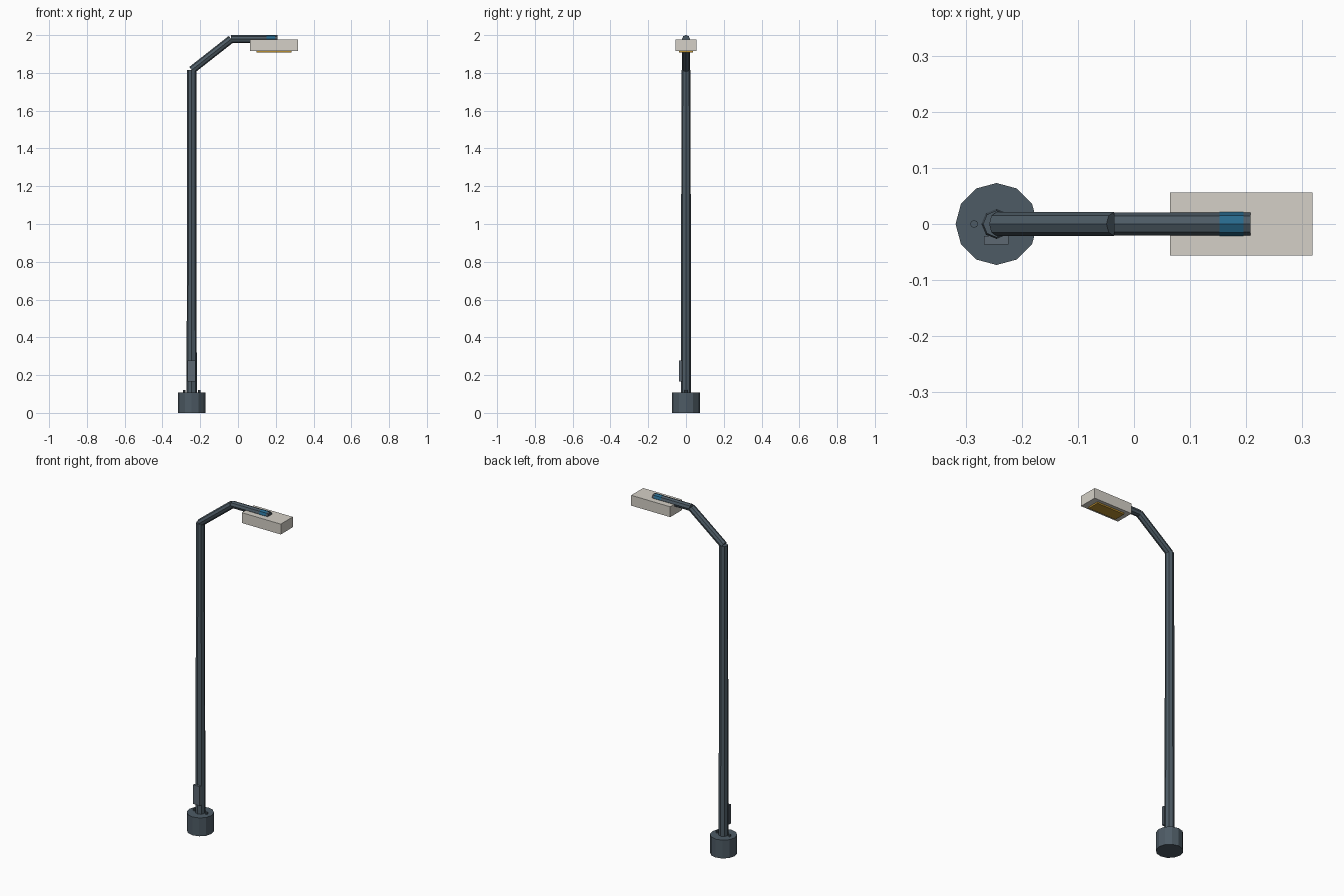
import bpy
from mathutils import Vector

if "Cube" in bpy.data.objects:
    bpy.data.objects.remove(bpy.data.objects["Cube"])


def material(name, rgb):
    m = bpy.data.materials.new(name)
    m.diffuse_color = (*rgb, 1)
    m.use_nodes = True
    m.node_tree.nodes["Principled BSDF"].inputs["Base Color"].default_value = m.diffuse_color
    return m


STEEL = material("dark_steel", (0.075, 0.105, 0.13))
DOOR = material("door_steel", (0.11, 0.14, 0.17))
SHELL = material("lamp_shell", (0.66, 0.63, 0.57))
AMBER = material("amber_lens", (0.50, 0.28, 0.03))
BLUE = material("blue_band", (0.02, 0.14, 0.26))


def finish(name, mat):
    obj = bpy.context.object
    obj.name = name
    obj.data.materials.append(mat)
    return obj


def tube(name, start, end, r1, mat, r2=None, sides=8):
    """Straight faceted tube between two points, optionally tapered."""
    a, b = Vector(start), Vector(end)
    axis = b - a
    bpy.ops.mesh.primitive_cone_add(
        vertices=sides, radius1=r1, radius2=r1 if r2 is None else r2,
        depth=axis.length, location=(a + b) / 2,
        rotation=(0, Vector((axis.x, 0, axis.z)).angle(Vector((0, 0, 1))), 0))
    return finish(name, mat)


def box(name, lo, hi, mat):
    lo, hi = Vector(lo), Vector(hi)
    bpy.ops.mesh.primitive_cube_add(size=1, location=(lo + hi) / 2)
    bpy.context.object.scale = hi - lo
    return finish(name, mat)


PX = -0.245  # pole axis

# Footing, pole and anchor bolts
tube("footing", (PX, 0, 0), (PX, 0, 0.108), 0.073, STEEL, sides=12)
tube("pole", (PX, 0, 0.10), (PX, 0, 1.815), 0.027, STEEL, r2=0.024)
for side in (-1, 1):
    x = PX + side * 0.04
    tube("anchor_bolt", (x, 0, 0.10), (x, 0, 0.12), 0.007, STEEL)

# Access door on the front of the pole
box("access_door", (-0.267, -0.0365, 0.165), (-0.224, -0.021, 0.278), DOOR)

# Bent arm in two overlapping tubes
tube("sloped_arm", (PX, 0, 1.815), (-0.036, 0, 1.979), 0.021, STEEL)
tube("level_arm", (-0.036, 0, 1.979), (0.208, 0, 1.979), 0.0205, STEEL)
tube("arm_band", (0.152, 0, 1.979), (0.195, 0, 1.979), 0.0212, BLUE)

# Lamp head with lens underneath
box("lamp_head", (0.064, -0.056, 1.917), (0.318, 0.056, 1.978), SHELL)
box("lamp_lens", (0.098, -0.036, 1.908), (0.282, 0.036, 1.92), AMBER)
